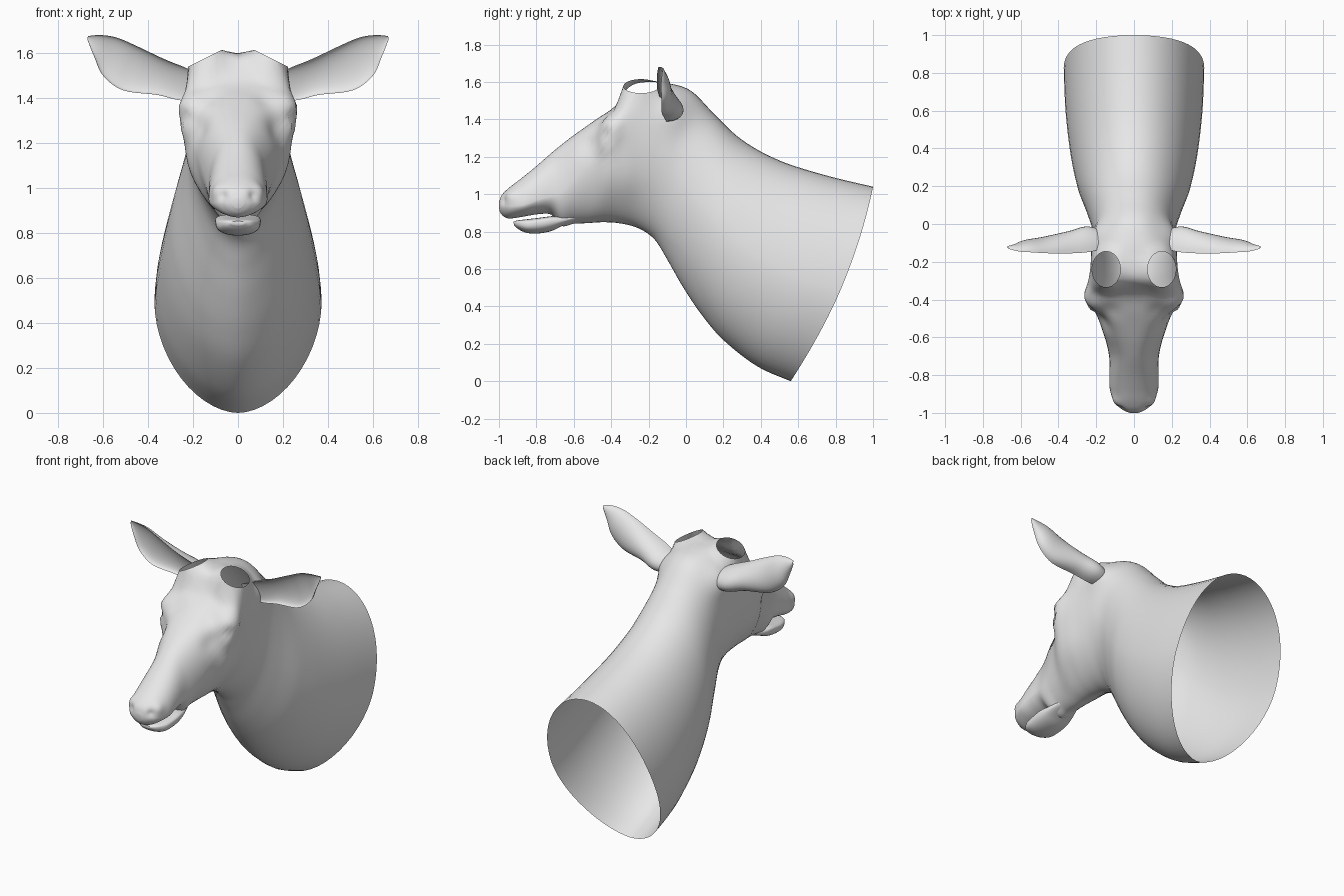
import bpy, bmesh, math
from mathutils import Vector

cube = bpy.data.objects.get("Cube")
if cube:
    bpy.data.objects.remove(cube, do_unlink=True)

# One plain grey for the whole bust
grey = bpy.data.materials.new("plain_grey")
grey.use_nodes = True
COLOUR = (0.8, 0.8, 0.8, 1)
grey.diffuse_color = COLOUR
grey.node_tree.nodes["Principled BSDF"].inputs["Base Color"].default_value = COLOUR

SIDES = 56


def spline(rows, steps):
    """Smoothly interpolate rows of numbers, yielding (position, row)."""
    rows = [Vector(r) for r in rows]
    last = len(rows) - 1
    for i in range(last * steps + 1):
        k = min(i // steps, last - 1)
        t = i / steps - k
        a, b, c, d = (rows[min(max(k + j, 0), last)] for j in (-1, 0, 1, 2))
        yield i / steps, b + (c - a) * (t / 2) + (a * 2 - b * 5 + c * 4 - d) * (t * t / 2) \
            + (b * 3 - a - c * 3 + d) * (t ** 3 / 2)


def loft(rings, cap_start, cap_end):
    """Skin a list of equal closed rings of points."""
    bm = bmesh.new()
    loops = [[bm.verts.new(p) for p in ring] for ring in rings]
    for lo, hi in zip(loops, loops[1:]):
        n = len(lo)
        for i in range(n):
            j = (i + 1) % n
            bm.faces.new((lo[i], lo[j], hi[j], hi[i]))
    if cap_start:
        bm.faces.new(loops[0])
    if cap_end:
        bm.faces.new(loops[-1])
    bmesh.ops.recalc_face_normals(bm, faces=bm.faces)
    bm.normal_update()
    return bm


def finish(bm, name, angle=60):
    mesh = bpy.data.meshes.new(name)
    bm.to_mesh(mesh)
    bm.free()
    mesh.materials.append(grey)
    obj = bpy.data.objects.new(name, mesh)
    bpy.context.collection.objects.link(obj)
    bpy.ops.object.select_all(action='DESELECT')
    obj.select_set(True)
    bpy.context.view_layer.objects.active = obj
    bpy.ops.object.shade_smooth_by_angle(angle=math.radians(angle))


def body_ring(row, bow=0.0, low=1.1):
    """Egg-shaped section hung between a top and a bottom point."""
    ty, tz, by, bz, width, mid, high = row
    top, bottom = Vector((0, ty, tz)), Vector((0, by, bz))
    centre = bottom.lerp(top, mid)
    points = []
    for i in range(SIDES):
        a = math.tau * i / SIDES
        s, c = math.sin(a), math.cos(a)
        e = high if c > 0 else low
        p = centre.lerp(top if c > 0 else bottom, abs(c) ** e)
        p.x = math.copysign(width * abs(s) ** e, s)
        p.y += bow * s * s
        points.append(p)
    return points


def sculpt(bm, bumps):
    """Push the surface along its normals with soft mirrored bumps."""
    for v in bm.verts:
        n = v.normal.copy()
        p = Vector((abs(v.co.x), v.co.y, v.co.z))
        push = sum(h * math.exp(-(((p - Vector(c)).length / r) ** 2)) for c, r, h in bumps)
        v.co += n * push


# Neck, skull and upper muzzle: top y z, bottom y z, half width, widest level, squareness
HEAD = [
    (1, 1.04, .56, 0, .372, .47, 1),
    (.75, 1.1, .38, .08, .362, .47, 1),
    (.5, 1.18, .2, .22, .335, .48, 1),
    (.3, 1.29, .08, .36, .297, .5, 1),
    (.15, 1.43, -.02, .51, .25, .5, .95),
    (.03, 1.55, -.1, .65, .22, .52, .9),
    (-.08, 1.59, -.17, .76, .22, .58, .8),
    (-.2, 1.6, -.26, .82, .23, .62, .65),
    (-.3, 1.575, -.36, .845, .24, .62, .62),
    (-.38, 1.47, -.45, .85, .235, .66, .65),
    (-.48, 1.4, -.53, .845, .19, .62, .75),
    (-.6, 1.315, -.6, .842, .155, .5, .85),
    (-.665, 1.265, -.665, .83, .138, .42, .9),
    (-.72, 1.22, -.72, .89, .13, .3, .95),
    (-.8, 1.15, -.79, .893, .13, .3, .95),
    (-.88, 1.085, -.87, .88, .128, .3, .95),
    (-.945, 1.035, -.945, .87, .103, .4, .85),
    (-.985, .995, -.98, .885, .065, .5, .8),
    (-1, .955, -.998, .91, .025, .5, .9),
]
rings = [body_ring(row, .06 * max(0, 1 - k / 3)) for k, row in spline(HEAD, 6)]
bm = loft(rings, False, True)

# Ear roots, brows, eyelids, tear hollows, cheeks and nostrils
sculpt(bm, [
    ((.19, -.06, 1.44), .09, .035),
    ((.22, -.4, 1.36), .07, .035),
    ((.23, -.43, 1.27), .045, .022),
    ((.23, -.42, 1.315), .025, -.02),
    ((.23, -.46, 1.31), .025, -.014),
    ((.18, -.52, 1.27), .06, -.018),
    ((.12, -.46, 1.4), .05, -.01),
    ((.2, -.33, 1.08), .12, .012),
    ((.06, -.965, .965), .022, -.02),
    ((.085, -.93, .985), .03, .012),
])

# Antler sockets: oval openings on raised, outward-sloping rims
SOCKET_X, SOCKET_Y, RX, RY = .147, -.24, .075, .095


def socket(p):
    """Distance from the socket centre, where the rim is one."""
    return math.hypot((abs(p.x) - SOCKET_X) / RX, (p.y - SOCKET_Y) / RY)


def rim_height(p):
    return 1.615 - .5 * (abs(p.x) - .072)


for v in bm.verts:
    if v.co.z > 1.42:
        near = min(max(1.5 - socket(v.co), 0) / .5, 1)
        high = min((v.co.z - 1.42) / .12, 1)
        v.co.z += (rim_height(v.co) - v.co.z) * near * high
holes = [f for f in bm.faces
         if f.calc_center_median().z > 1.46 and socket(f.calc_center_median()) < 1]
bmesh.ops.delete(bm, geom=holes, context='FACES')
for v in bm.verts:
    if v.is_boundary and v.co.z > 1.42 and v.co.y < 0:
        r = max(socket(v.co), .01)
        side = math.copysign(SOCKET_X, v.co.x)
        v.co.x = side + (v.co.x - side) / r
        v.co.y = SOCKET_Y + (v.co.y - SOCKET_Y) / r
        v.co.z = rim_height(v.co)
finish(bm, "neck_and_head")

# Lower jaw, parted from the upper lip by a thin gap
JAW = [
    (-.54, .91, -.55, .87, .05, .5, .8),
    (-.65, .885, -.65, .835, .085, .55, .7),
    (-.72, .882, -.72, .803, .1, .65, .6),
    (-.79, .873, -.79, .79, .1, .65, .6),
    (-.85, .866, -.85, .793, .092, .6, .6),
    (-.9, .86, -.895, .812, .065, .6, .6),
    (-.922, .853, -.92, .835, .03, .5, .8),
]
finish(loft([body_ring(row, 0, .9) for k, row in spline(JAW, 5)], True, True), "lower_jaw")

# Ears: upper edge x z, lower edge x z, front y, depth of the back
EAR = [
    (.1, 1.47, .12, 1.39, -.11, .05),
    (.22, 1.53, .25, 1.39, -.145, .13),
    (.33, 1.575, .36, 1.415, -.155, .115),
    (.45, 1.632, .51, 1.435, -.155, .085),
    (.54, 1.67, .6, 1.5, -.15, .065),
    (.61, 1.681, .64, 1.585, -.145, .04),
    (.668, 1.677, .67, 1.66, -.13, .012),
]


def ear_ring(k, row, side):
    """Rounded back with a cupped front that fades in from the root."""
    ux, uz, lx, lz, front, depth = row
    cup = .5 * min(k / 3, 1)
    points = []
    for i in range(28):
        a = math.tau * i / 28
        t = (1 - math.cos(a)) / 2
        back = math.sin(a)
        y = front + .3 * depth * t
        y += depth * .85 * (back if back > 0 else cup * -back)
        points.append((side * (ux + (lx - ux) * t), y, uz + (lz - uz) * t))
    return points


for side, name in ((1, "left_ear"), (-1, "right_ear")):
    finish(loft([ear_ring(k, row, side) for k, row in spline(EAR, 5)], True, True), name, 50)
